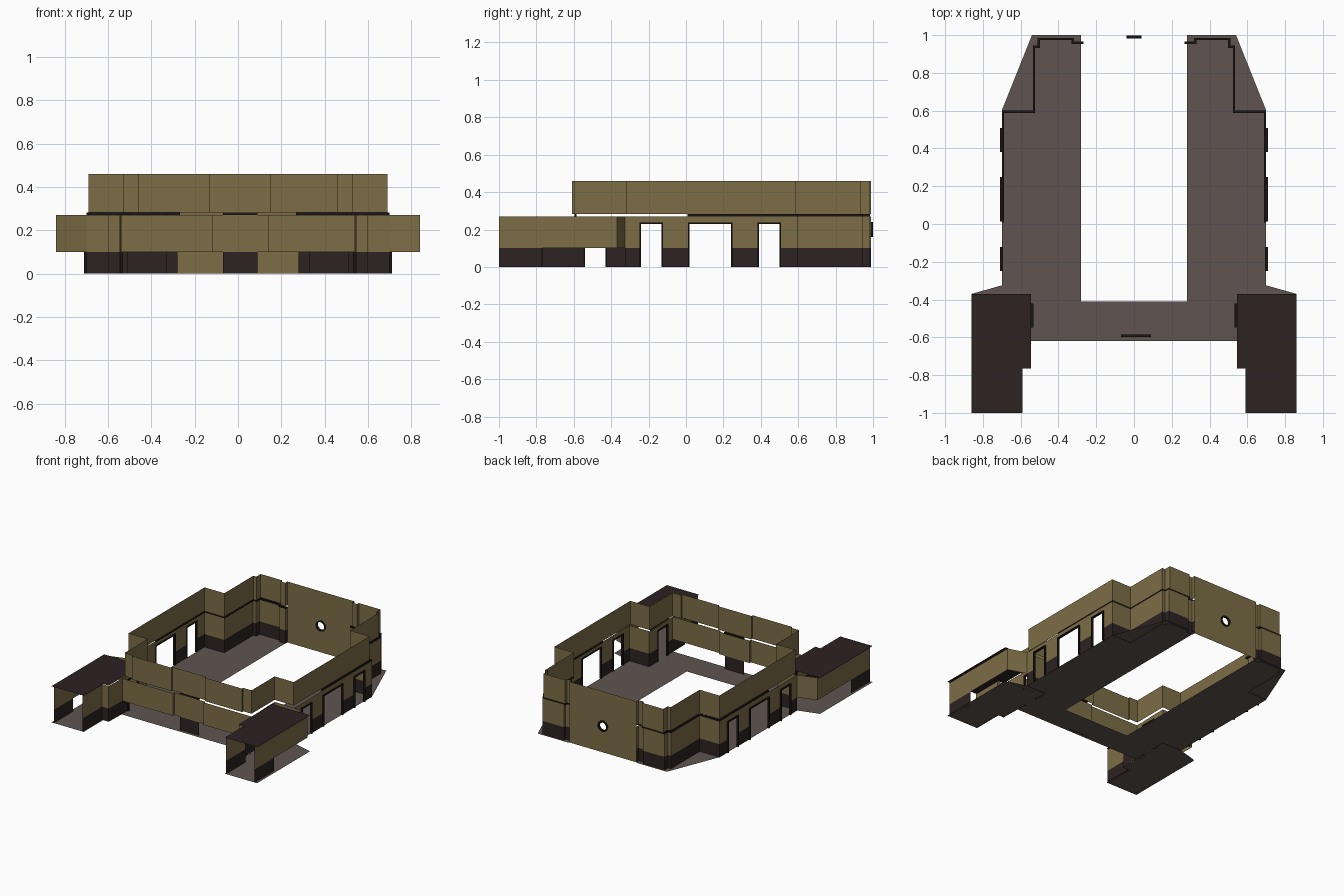
import bpy, bmesh, math

if "Cube" in bpy.data.objects:
    bpy.data.objects.remove(bpy.data.objects["Cube"])


def material(name, rgb):
    m = bpy.data.materials.new(name)
    m.diffuse_color = (*rgb, 1)
    m.use_nodes = True
    m.node_tree.nodes["Principled BSDF"].inputs["Base Color"].default_value = m.diffuse_color
    return m


TAN = material("tan wall", (0.205, 0.155, 0.063))
DARK = material("dark brown", (0.026, 0.016, 0.016))
GREY = material("grey floor", (0.115, 0.090, 0.082))
FRAME = material("black brown frame", (0.012, 0.008, 0.008))


def finish(name, bm, mat):
    me = bpy.data.meshes.new(name)
    bm.to_mesh(me)
    bm.free()
    me.materials.append(mat)
    ob = bpy.data.objects.new(name, me)
    bpy.context.collection.objects.link(ob)
    return ob


def face(bm, pts):
    bm.faces.new([bm.verts.new(p) for p in pts])


def walls(name, paths, z0, z1, mat, mirror=True):
    """Thin upright sheets along plan paths, optionally on both sides."""
    bm = bmesh.new()
    for s in ((1, -1) if mirror else (1,)):
        for path in paths:
            for a, b in zip(path, path[1:]):
                q = [(s * a[0], a[1], z0), (s * b[0], b[1], z0),
                     (s * b[0], b[1], z1), (s * a[0], a[1], z1)]
                face(bm, q if s == 1 else q[::-1])
    return finish(name, bm, mat)


def plates(name, outlines, z, mat, mirror=True):
    bm = bmesh.new()
    for s in ((1, -1) if mirror else (1,)):
        for o in outlines:
            face(bm, [(s * x, y, z) for x, y in (o if s == 1 else o[::-1])])
    return finish(name, bm, mat)


def boxes(name, spans, mat, mirror=True):
    bm = bmesh.new()
    for s in ((1, -1) if mirror else (1,)):
        for x0, x1, y0, y1, z0, z1 in spans:
            r = bmesh.ops.create_cube(bm, size=1)["verts"]
            for v in r:
                v.co.x = s * ((x0 + x1) / 2 + v.co.x * (x1 - x0))
                v.co.y = (y0 + y1) / 2 + v.co.y * (y1 - y0)
                v.co.z = (z0 + z1) / 2 + v.co.z * (z1 - z0)
    bmesh.ops.recalc_face_normals(bm, faces=bm.faces)
    return finish(name, bm, mat)


# floor: U shape plus the wing floors
WING = [(0.59, -1), (0.86, -1), (0.86, -0.37), (0.545, -0.37),
        (0.545, -0.765), (0.59, -0.765)]
plates("floor_sides", [
    [(0.28, -0.41), (0.54, -0.41), (0.70, -0.325), (0.70, 0.60), (0.54, 1), (0.28, 1)],
    [(0.54, -0.41), (0.545, -0.37), (0.86, -0.37), (0.70, -0.325)]], 0.002, GREY)
plates("floor_front", [[(-0.545, -0.62), (0.545, -0.62), (0.545, -0.41), (-0.545, -0.41)]],
       0.002, GREY, mirror=False)
plates("wing_floor", [WING], 0.001, GREY)

# wing roofs
plates("wing_roof", [WING], 0.274, DARK)

# plan of the rear corner, shared by base, wall, trim and upper wall
REAR = [(0.70, 0.60), (0.535, 0.60), (0.535, 0.945), (0.51, 0.945), (0.51, 0.985),
        (0.33, 0.985), (0.33, 0.965), (0.28, 0.965), (0.28, 0.99)]
INNER = [(0.60, -1), (0.60, -0.765), (0.545, -0.765), (0.54, -0.54)]
ELBOW = [(0.535, -0.43), (0.535, -0.325), (0.70, -0.325)]

# side walls with door openings: dark base, tan middle, tan lintel band
pieces = [INNER,
          ELBOW + [(0.70, -0.24)],
          [(0.70, -0.13), (0.70, 0.02)],
          [(0.70, 0.24), (0.70, 0.39)],
          [(0.70, 0.50)] + REAR]
walls("side_base", pieces + [[(0.84, -1), (0.84, -0.77)]], 0, 0.10, DARK)
walls("side_wall", pieces, 0.10, 0.23, TAN)
walls("side_lintel", [INNER + ELBOW + REAR], 0.23, 0.27, TAN)
walls("wing_outer_wall", [[(0.84, -1), (0.84, -0.37), (0.70, -0.325)]], 0.10, 0.27, TAN)

# front wall, open underneath except for a middle panel
walls("front_wall", [[(-0.54, -0.61), (-0.115, -0.61), (-0.115, -0.595),
                      (0.14, -0.595), (0.14, -0.61), (0.54, -0.61)]],
      0.10, 0.27, TAN, mirror=False)
walls("front_base_panel", [[(-0.07, -0.595), (0.09, -0.595)]], 0, 0.10, DARK, mirror=False)
boxes("front_trim", [(-0.07, 0.09, -0.597, -0.585, 0.27, 0.283)], FRAME, mirror=False)

# upper wall band, set slightly inwards
upper_rear = [(x - 0.01 if x > 0.3 else x, y - 0.013 if y < 0.95 else y) for x, y in REAR]
walls("upper_side_wall", [[(0.46, -0.61), (0.46, -0.595), (0.53, -0.595),
                           (0.53, -0.32), (0.69, -0.32)] + upper_rear], 0.283, 0.46, TAN)
walls("upper_front_wall", [[(-0.46, -0.61), (-0.13, -0.61), (-0.13, -0.595),
                            (0.15, -0.595), (0.15, -0.61), (0.46, -0.61)]],
      0.283, 0.46, TAN, mirror=False)

# dark trim between the two bands at the rear half
trim = [(0.70, 0.02)] + REAR[:-1]
boxes("ledge_trim", [(min(a[0], b[0]) - 0.012, max(a[0], b[0]),
                      min(a[1], b[1]) - 0.012, max(a[1], b[1]), 0.27, 0.283)
                     for a, b in zip(trim, trim[1:])], FRAME)

# door frames: two jambs and a head each
spans = []
for x, y0, y1 in [(0.70, -0.24, -0.13), (0.70, 0.02, 0.24), (0.70, 0.39, 0.50),
                  (0.537, -0.54, -0.43)]:
    a, b, t = x - 0.006, x + 0.010, 0.008
    spans += [(a, b, y0 - t, y0, 0, 0.23), (a, b, y1, y1 + t, 0, 0.23),
              (a, b, y0 - t, y1 + t, 0.23, 0.238)]
boxes("door_frames", spans, FRAME)

# rear wall with a round window
bm = bmesh.new()
Y, CZ, H, R, N = 0.99, 0.20, 0.06, 0.035, 16


def rim(i, r=None):
    a = 2 * math.pi * i / N
    c, s = math.cos(a), math.sin(a)
    k = r if r else H / max(abs(c), abs(s))
    return k * c, CZ + k * s


for x0, x1, z0, z1 in [(-0.28, -H, 0, 0.46), (H, 0.28, 0, 0.46),
                       (-H, H, 0, CZ - H), (-H, H, CZ + H, 0.46)]:
    face(bm, [(x1, Y, z0), (x0, Y, z0), (x0, Y, z1), (x1, Y, z1)])
for i in range(N):
    ring = [rim(i), rim(i, R), rim(i + 1, R), rim(i + 1)]
    face(bm, [(x, Y, z) for x, z in ring])
finish("rear_wall", bm, TAN)

# round window frame
bm = bmesh.new()
prof = [(R - 0.004, 0.983), (R - 0.004, 0.999), (R + 0.006, 0.999), (R + 0.006, 0.983)]
for i in range(N):
    for j in range(4):
        (r0, y0), (r1, y1) = prof[j], prof[(j + 1) % 4]
        q = [(rim(i, r0), y0), (rim(i + 1, r0), y0), (rim(i + 1, r1), y1), (rim(i, r1), y1)]
        face(bm, [(p[0], y, p[1]) for p, y in q])
bmesh.ops.remove_doubles(bm, verts=bm.verts, dist=1e-5)
bmesh.ops.recalc_face_normals(bm, faces=bm.faces)
finish("round_window_frame", bm, FRAME)
